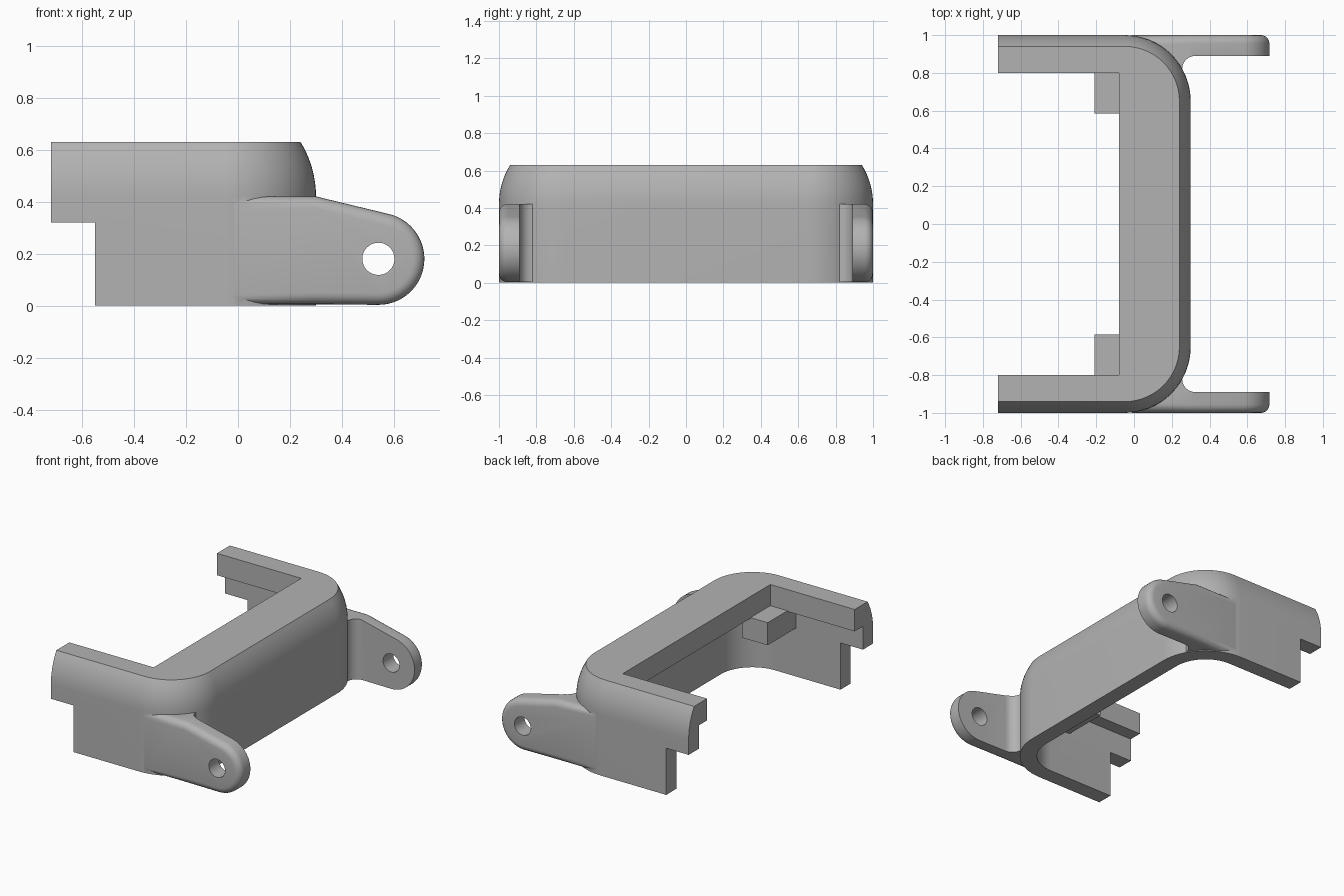
import bpy, bmesh, math

if "Cube" in bpy.data.objects:
    bpy.data.objects.remove(bpy.data.objects["Cube"])

grey = bpy.data.materials.new("grey plastic")
grey.diffuse_color = (0.45, 0.45, 0.45, 1)
grey.use_nodes = True
grey.node_tree.nodes["Principled BSDF"].inputs["Base Color"].default_value = grey.diffuse_color


def make(name, bm):
    bmesh.ops.recalc_face_normals(bm, faces=bm.faces)
    me = bpy.data.meshes.new(name)
    bm.to_mesh(me)
    bm.free()
    me.materials.append(grey)
    ob = bpy.data.objects.new(name, me)
    bpy.context.collection.objects.link(ob)
    return ob


def loft(name, rings):
    """Stack equal rings of points into a capped solid."""
    bm = bmesh.new()
    vs = [[bm.verts.new(p) for p in r] for r in rings]
    n = len(vs[0])
    for a, b in zip(vs, vs[1:]):
        for i in range(n):
            j = (i + 1) % n
            bm.faces.new((a[i], a[j], b[j], b[i]))
    bm.faces.new(vs[0][::-1])
    bm.faces.new(vs[-1])
    return make(name, bm)


def prism(name, pts, z0, z1):
    return loft(name, [[(x, y, z) for x, y in pts] for z in (z0, z1)])


def box(name, x0, x1, y0, y1, z0, z1):
    return prism(name, [(x0, y0), (x1, y0), (x1, y1), (x0, y1)], z0, z1)


def arc(cx, cy, r, a0, a1, n):
    return [(cx + r * math.cos(math.radians(a0 + (a1 - a0) * i / n)),
             cy + r * math.sin(math.radians(a0 + (a1 - a0) * i / n)))
            for i in range(n + 1)]


def plan(d, back=-0.72):
    """Plan outline offset inward by d, with round corners."""
    r = 0.35 - d
    return ([(back, -1 + d)] + arc(-0.05, -0.65, r, -90, 0, 16)
            + arc(-0.05, 0.65, r, 0, 90, 16) + [(back, 1 - d)])


def boolean(ob, cutter, op):
    m = ob.modifiers.new(op.lower(), 'BOOLEAN')
    m.operation, m.object, m.solver = op, cutter, 'EXACT'
    bpy.context.view_layer.objects.active = ob
    bpy.ops.object.modifier_apply(modifier=m.name)
    bpy.data.objects.remove(cutter)


def smooth(ob):
    bpy.ops.object.select_all(action='DESELECT')
    ob.select_set(True)
    bpy.context.view_layer.objects.active = ob
    bpy.ops.object.shade_smooth_by_angle(angle=math.radians(30))


# U-shaped housing: straight wall, then a crowned shoulder
levels = [(0, 0)]
for i in range(9):
    h = 0.21 * i / 8
    levels.append((0.40 - math.sqrt(0.16 - h * h), 0.42 + h))
housing = loft("housing", [[(x, y, z) for x, y in plan(d)] for d, z in levels])

# hollow underside, rim opening and end notches
boolean(housing, prism("cavity", plan(0.11, -1), -0.5, 0.48), 'DIFFERENCE')
boolean(housing, box("opening", -1, -0.08, -0.8, 0.8, -0.5, 1), 'DIFFERENCE')
boolean(housing, box("notch", -1, -0.55, -1.5, 1.5, -0.5, 0.32), 'DIFFERENCE')


def lug(name, s):
    # side silhouette with a rounded tip
    side = ([(-0.05, 0.005), (0.3, 0.005)] + arc(0.54, 0.18, 0.177, -90, 77, 28)
            + [(0.3, 0.42), (-0.05, 0.42)])
    ob = loft(name, [[(x, s * y, z) for x, z in side] for y in (0.7, 1.0)])
    # round the outer rim
    bm = bmesh.new()
    bm.from_mesh(ob.data)
    rim = [e for e in bm.edges if all(abs(v.co.y) > 0.99 for v in e.verts)]
    bmesh.ops.bevel(bm, geom=rim, offset=0.045, segments=5, profile=0.5,
                    affect='EDGES')
    bm.to_mesh(ob.data)
    bm.free()
    # plan shape with a fillet into the housing corner
    pl = ([(-0.06, 1.1), (0.9, 1.1), (0.9, 0.89)]
          + arc(0.325, 0.82, 0.07, 90, 180, 8)
          + [(0.24, 0.79), (0.2, 0.79), (0.15, 0.83), (0.1, 0.86),
             (0.0, 0.9), (-0.06, 0.91)])
    boolean(ob, prism("plan_cut", [(x, s * y) for x, y in pl], -0.5, 1), 'INTERSECT')
    # pivot hole
    hole = loft("hole", [[(x, y, z) for x, z in arc(0.54, 0.18, 0.062, 0, 348.75, 31)]
                         for y in (s * 0.5, s * 1.5)])
    boolean(ob, hole, 'DIFFERENCE')
    return ob


for s, label in ((-1, "front"), (1, "back")):
    # pivot lugs and inner corner tabs, joined to the housing
    boolean(housing, lug(label + "_lug", s), 'UNION')
    y0, y1 = sorted((s * 0.585, s * 0.93))
    boolean(housing, box(label + "_tab", -0.21, -0.02, y0, y1, 0.33, 0.485), 'UNION')

smooth(housing)
